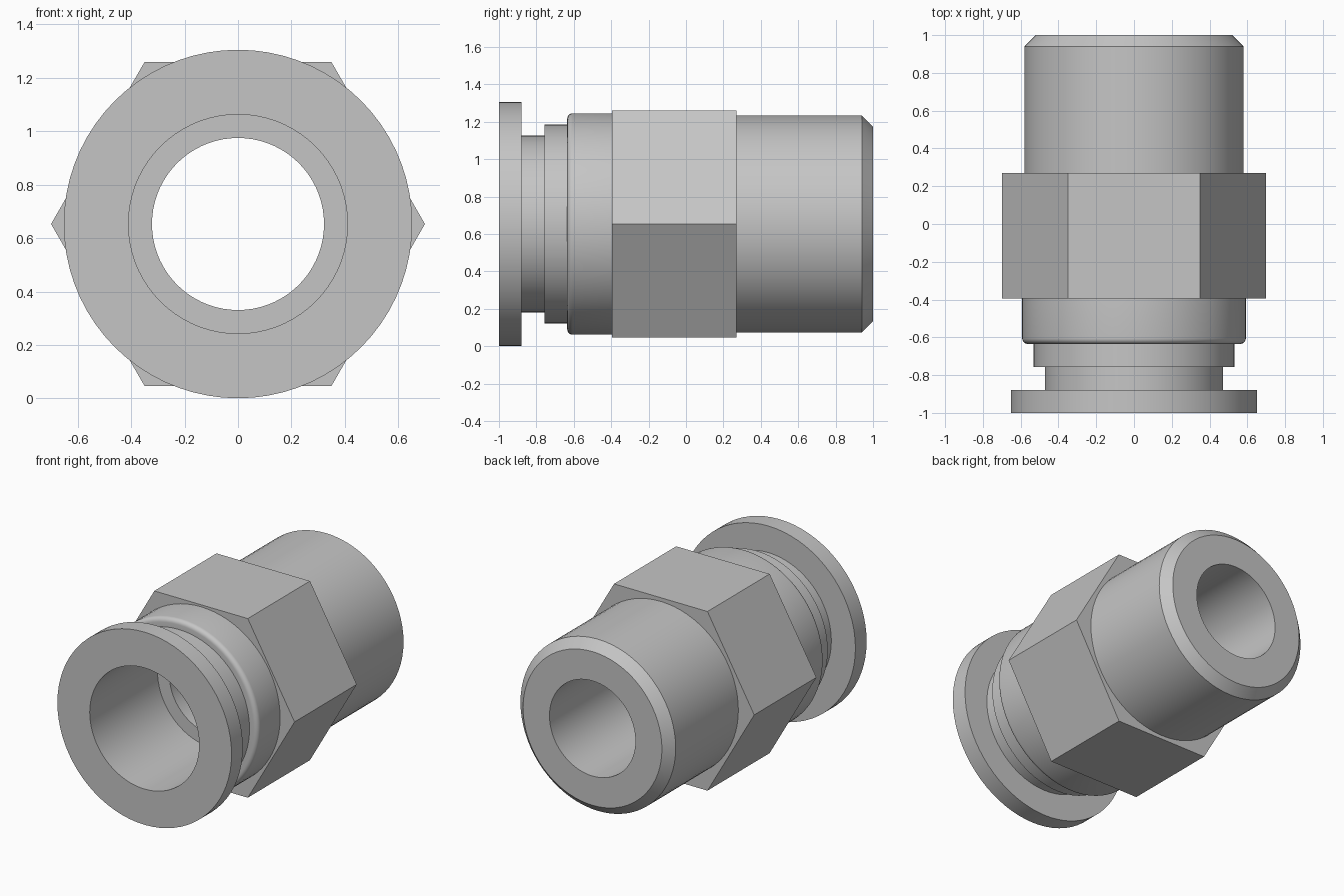
import bpy, bmesh, math

if "Cube" in bpy.data.objects:
    bpy.data.objects.remove(bpy.data.objects["Cube"])

AXIS_Z = 0.653   # height of the fitting's centre line
SEGS = 72        # multiple of 6 so the hexagon corners land on vertices

metal = bpy.data.materials.new("light grey metal")
metal.diffuse_color = (0.56, 0.56, 0.56, 1)
metal.use_nodes = True
metal.node_tree.nodes["Principled BSDF"].inputs["Base Color"].default_value = metal.diffuse_color


def hex_radius(apothem, a):
    """Distance to a hexagon's outline at angle a, with corners on the x axis."""
    return apothem / math.cos(a % (math.pi / 3) - math.pi / 6)


def lathe(name, profile):
    """Turn a closed (y, radius, is_hex) profile around the y axis."""
    bm = bmesh.new()
    rows = []
    for y, r, is_hex in profile:
        row = []
        for i in range(SEGS):
            a = 2 * math.pi * (i + 1e-7) / SEGS
            d = hex_radius(r, a) if is_hex else r
            row.append(bm.verts.new((d * math.cos(a), y, AXIS_Z + d * math.sin(a))))
        rows.append(row)
    for k, row in enumerate(rows):
        nxt = rows[(k + 1) % len(rows)]
        for i in range(SEGS):
            j = (i + 1) % SEGS
            bm.faces.new((row[i], row[j], nxt[j], nxt[i]))
    bmesh.ops.recalc_face_normals(bm, faces=bm.faces)
    mesh = bpy.data.meshes.new(name)
    bm.to_mesh(mesh)
    bm.free()
    mesh.materials.append(metal)
    obj = bpy.data.objects.new(name, mesh)
    bpy.context.collection.objects.link(obj)
    bpy.ops.object.select_all(action='DESELECT')
    obj.select_set(True)
    bpy.context.view_layer.objects.active = obj
    bpy.ops.object.shade_smooth_by_angle(angle=math.radians(25))
    return obj


def circ(*points):
    return [(y, r, False) for y, r in points]


# Release collar: wide flange and narrow neck
lathe("release_collar", circ((-1, 0.41), (-1, 0.652), (-0.88, 0.652),
                             (-0.88, 0.472), (-0.757, 0.472), (-0.757, 0.41)))

# Rounded front edge of the body shoulder
F = 0.03
fillet = circ(*[(-0.635 + F - F * math.cos(t), 0.592 - F + F * math.sin(t))
                for t in [math.pi / 2 * i / 6 for i in range(7)]])

# Body: front ring, rounded shoulder, hexagon, chamfered spigot, stepped bore
body = circ((-0.757, 0.41), (-0.757, 0.531), (-0.635, 0.531))
body += fillet
body += circ((-0.395, 0.592))
body += [(-0.395, 0.606, True), (0.27, 0.606, True)]
body += circ((0.27, 0.581), (0.94, 0.581), (1, 0.52),
             (1, 0.322), (-0.275, 0.322), (-0.275, 0.41))
lathe("fitting_body", body)
